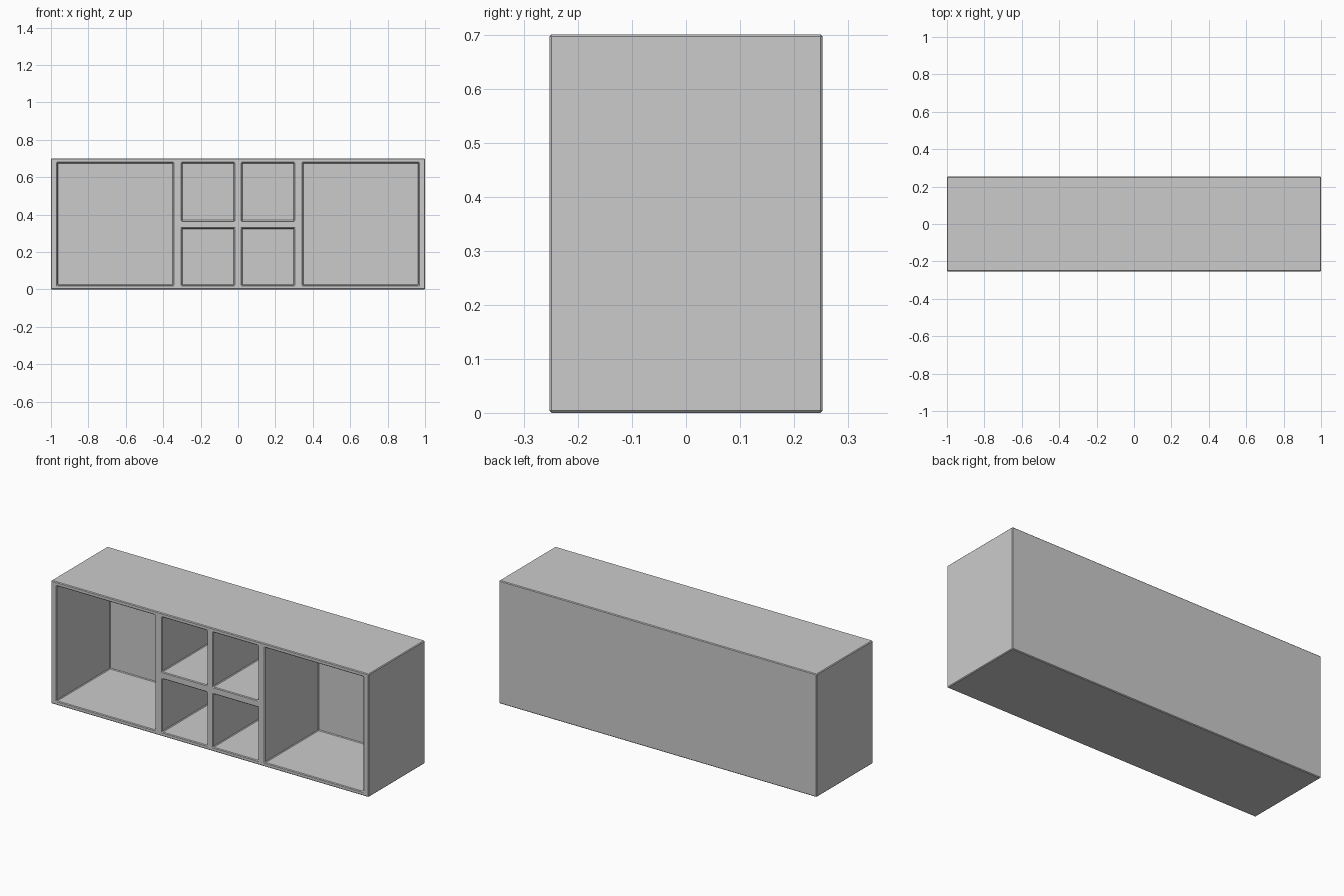
import bpy
import bmesh
from mathutils import Vector

cube = bpy.data.objects.get("Cube")
if cube:
    bpy.data.objects.remove(cube, do_unlink=True)

WIDTH, DEPTH, HEIGHT = 2.0, 0.506, 0.7
BACK_THICKNESS = 0.024
EDGE = 0.004

# Bays as (x range, z range); the negative-x ones are mirrored
low, high = (0.023, 0.326), (0.366, 0.677)
bays = [((0.346, 0.966), (low[0], high[1])),
        ((0.019, 0.302), low),
        ((0.019, 0.302), high)]
bays += [((-x[1], -x[0]), z) for x, z in bays]


def make_material(name, color):
    mat = bpy.data.materials.new(name)
    mat.use_nodes = True
    mat.diffuse_color = color
    mat.node_tree.nodes["Principled BSDF"].inputs["Base Color"].default_value = color
    return mat


def in_bay(point):
    return any(x[0] < point.x < x[1] and z[0] < point.z < z[1] for x, z in bays)


# Solid carcass block
bm = bmesh.new()
bmesh.ops.create_cube(bm, size=1)
bmesh.ops.scale(bm, vec=(WIDTH, DEPTH, HEIGHT), verts=bm.verts)
bmesh.ops.translate(bm, vec=(0, 0, HEIGHT / 2), verts=bm.verts)


# Score the front panel along the bay borders
def score(co, normal):
    front = [f for f in bm.faces if f.normal.y < -0.9]
    geom = front + list({e for f in front for e in f.edges}) + list({v for f in front for v in f.verts})
    bmesh.ops.bisect_plane(bm, geom=geom, plane_co=co, plane_no=normal)
    bm.normal_update()


bm.normal_update()
for x in sorted({v for b in bays for v in b[0]}):
    score((x, 0, 0), (1, 0, 0))
for z in sorted({v for b in bays for v in b[1]}):
    score((0, 0, z), (0, 0, 1))

# Push the bays back into the block
openings = [f for f in bm.faces if f.normal.y < -0.9 and in_bay(f.calc_center_median())]
result = bmesh.ops.extrude_face_region(bm, geom=openings)
pushed = [g for g in result["geom"] if isinstance(g, bmesh.types.BMVert)]
bmesh.ops.translate(bm, vec=Vector((0, DEPTH - BACK_THICKNESS, 0)), verts=pushed)
leftover = [f for f in openings if f.is_valid]
if leftover:
    bmesh.ops.delete(bm, geom=leftover, context='FACES')
bmesh.ops.recalc_face_normals(bm, faces=bm.faces)

mesh = bpy.data.meshes.new("shelf_unit")
bm.to_mesh(mesh)
bm.free()
shelf = bpy.data.objects.new("shelf_unit", mesh)
bpy.context.collection.objects.link(shelf)
mesh.materials.append(make_material("plain_grey", (0.6, 0.6, 0.6, 1)))

# Small chamfer on every corner, inside and out
bevel = shelf.modifiers.new("chamfer", 'BEVEL')
bevel.width = EDGE
bevel.segments = 1
bevel.limit_method = 'ANGLE'
